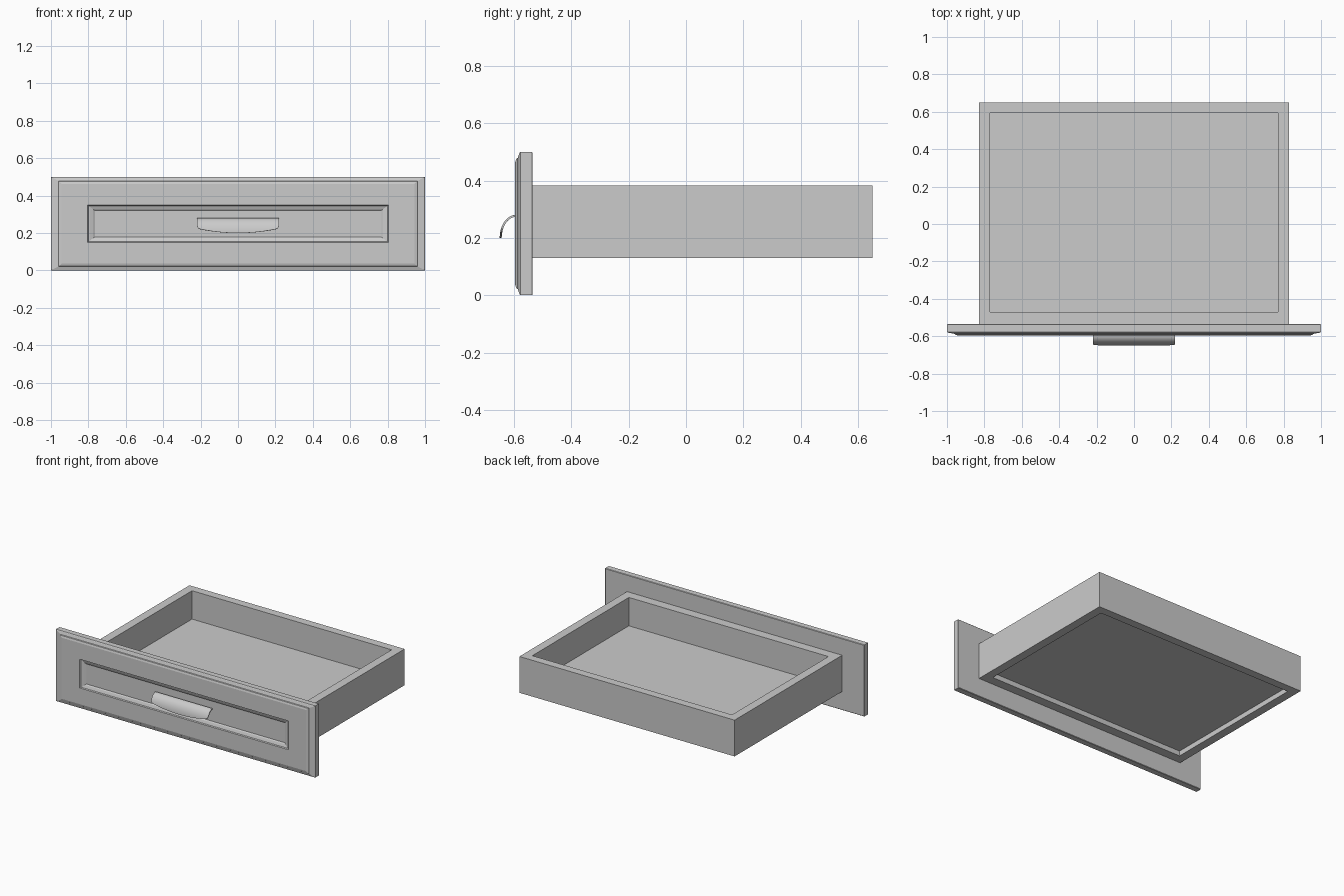
import bpy, bmesh, math
from mathutils import Vector

cube = bpy.data.objects.get("Cube")
if cube:
    bpy.data.objects.remove(cube, do_unlink=True)

# One plain grey for the whole drawer
grey = bpy.data.materials.new("plain grey")
grey.use_nodes = True
colour = (0.6, 0.6, 0.6, 1)
grey.diffuse_color = colour
grey.node_tree.nodes["Principled BSDF"].inputs["Base Color"].default_value = colour


def finish(name, bm):
    bmesh.ops.recalc_face_normals(bm, faces=bm.faces)
    mesh = bpy.data.meshes.new(name)
    bm.to_mesh(mesh)
    bm.free()
    mesh.materials.append(grey)
    obj = bpy.data.objects.new(name, mesh)
    bpy.context.collection.objects.link(obj)
    return obj


def loft(name, rings):
    """Closed solid through successive four-cornered rings."""
    bm = bmesh.new()
    loops = [[bm.verts.new(p) for p in ring] for ring in rings]
    for a, b in zip(loops, loops[1:]):
        for i in range(4):
            j = (i + 1) % 4
            bm.faces.new((a[i], a[j], b[j], b[i]))
    bm.faces.new(loops[0][::-1])
    bm.faces.new(loops[-1])
    return finish(name, bm)


CORNERS = ((-1, -1), (1, -1), (1, 1), (-1, 1))


def upright(hx, hz, y):
    return [Vector((sx * hx, y, 0.25 + sz * hz)) for sx, sz in CORNERS]


def level(hx, y0, y1, z):
    return [Vector((sx * hx, y0 if sy < 0 else y1, z)) for sx, sy in CORNERS]


# Drawer front: moulded rim, flat frame and recessed centre panel
loft("drawer_front", [upright(*r) for r in (
    (0.997, 0.247, -0.535), (1, 0.25, -0.538), (1, 0.25, -0.577),
    (0.995, 0.247, -0.581), (0.96, 0.229, -0.587), (0.956, 0.226, -0.592),
    (0.943, 0.213, -0.596), (0.805, 0.1, -0.596), (0.8, 0.096, -0.589),
    (0.79, 0.09, -0.587), (0.775, 0.077, -0.582), (0.765, 0.07, -0.576))])

# Drawer box: four walls, floor and shallow recess beneath the floor
outer, inner = (0.83, -0.535, 0.65), (0.77, -0.47, 0.593)
loft("drawer_box", [level(*size, z) for size, z in (
    (inner, 0.165), (inner, 0.13), (outer, 0.13),
    (outer, 0.383), (inner, 0.383), (inner, 0.185))])

# Cup handle: curved sheet with a bowed lower edge
HALF, SHOULDER, ROUND = 0.22, 0.195, 0.025


def lower_edge(x):
    x = abs(x)
    if x <= SHOULDER:
        return 0.2 + 0.02 * (x / SHOULDER) ** 2
    t = min(1, (x - SHOULDER) / ROUND)
    return 0.245 - ROUND * math.sqrt(1 - t * t)


right_half = [SHOULDER * i / 10 for i in range(11)]
right_half += [SHOULDER + ROUND * math.sin(math.pi / 2 * i / 6) for i in range(1, 7)]
columns = [-x for x in right_half[:0:-1]] + right_half
steps = 14
bm = bmesh.new()
grid = []
for x in columns:
    low = math.asin((lower_edge(x) - 0.2) / 0.08)
    col = []
    for k in range(steps + 1):
        a = math.pi / 2 + (low - math.pi / 2) * k / steps
        col.append(bm.verts.new((x, -0.594 - 0.056 * math.cos(a),
                                 0.2 + 0.08 * math.sin(a))))
    grid.append(col)
for a, b in zip(grid, grid[1:]):
    for k in range(steps):
        bm.faces.new((a[k], a[k + 1], b[k + 1], b[k]))
handle = finish("cup_handle", bm)
# Point the sheet's normals outwards so the thickness grows inwards
if sum(p.normal.z for p in handle.data.polygons) < 0:
    handle.data.flip_normals()
shell = handle.modifiers.new("thickness", "SOLIDIFY")
shell.thickness = 0.007
shell.offset = -1

# Smooth the handle while keeping its rim sharp
bpy.ops.object.select_all(action="DESELECT")
handle.select_set(True)
bpy.context.view_layer.objects.active = handle
bpy.ops.object.modifier_apply(modifier=shell.name)
bpy.ops.object.shade_smooth_by_angle(angle=math.radians(35))
